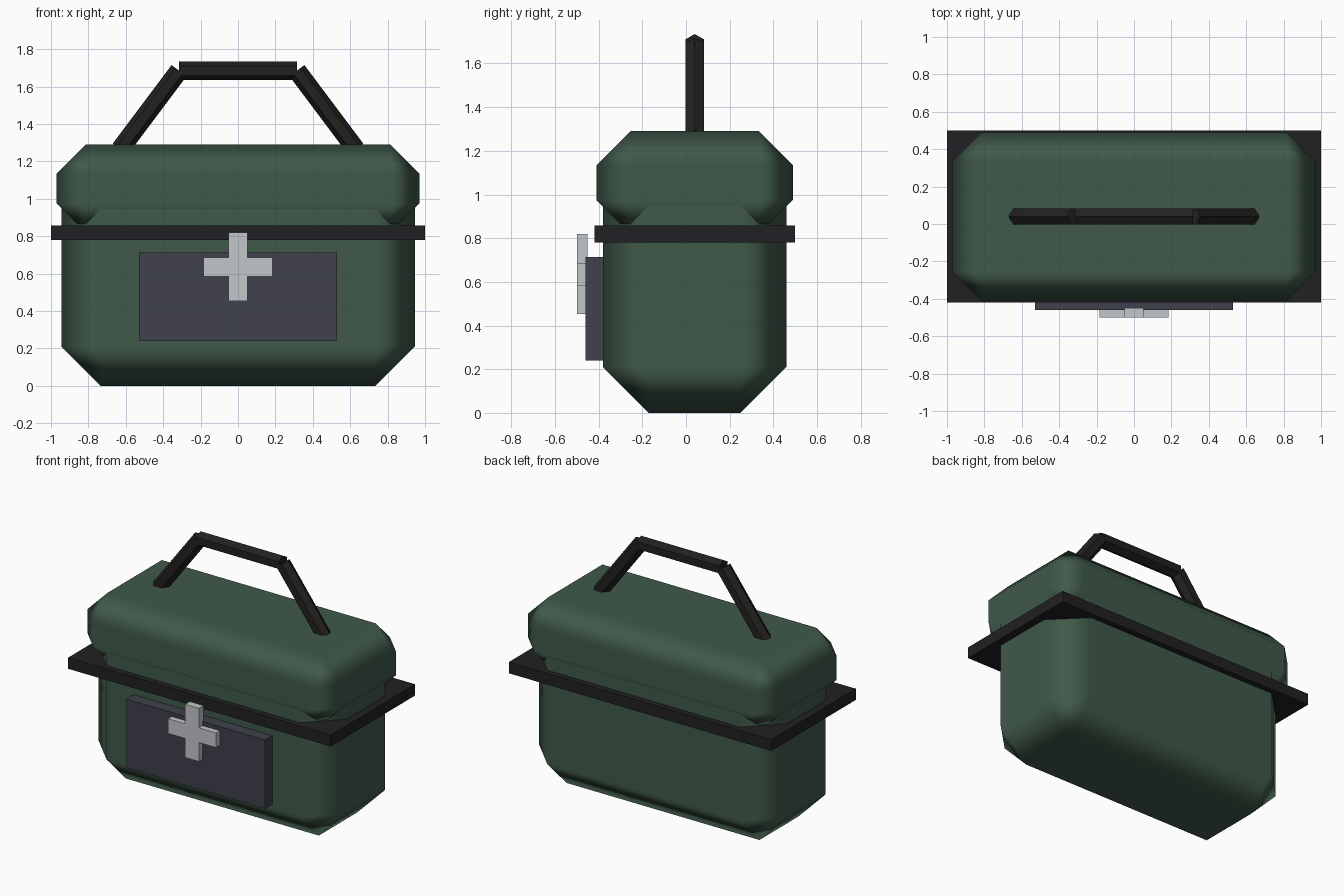
import bpy
from mathutils import Vector

if "Cube" in bpy.data.objects:
    bpy.data.objects.remove(bpy.data.objects["Cube"])


def material(name, rgb):
    m = bpy.data.materials.new(name)
    m.diffuse_color = (*rgb, 1)
    m.use_nodes = True
    m.node_tree.nodes["Principled BSDF"].inputs["Base Color"].default_value = m.diffuse_color
    return m


GREEN = material("green", (0.05, 0.10, 0.067))
BLACK = material("trim_black", (0.015, 0.015, 0.018))
GRIP = material("grip_black", (0.016, 0.015, 0.014))
SLATE = material("slate", (0.05, 0.053, 0.072))
SILVER = material("silver", (0.55, 0.57, 0.60))


def box(name, lo, hi, mat, chamfer=0):
    """Box between two corners, optionally chamfered with soft shading."""
    lo, hi = Vector(lo), Vector(hi)
    bpy.ops.mesh.primitive_cube_add(size=1, location=(lo + hi) / 2)
    ob = bpy.context.object
    ob.name = name
    ob.scale = hi - lo
    bpy.ops.object.transform_apply(location=False, rotation=False)
    ob.data.materials.append(mat)
    if chamfer:
        bpy.ops.object.shade_smooth()
        mod = ob.modifiers.new("chamfer", "BEVEL")
        mod.width = chamfer
        mod.segments = 1
        mod.limit_method = "NONE"
        mod.harden_normals = True
    return ob


def rod(name, a, b, radius, mat):
    """Hexagonal rod from a to b in the xz plane, ridges facing front and back."""
    a, b = Vector(a), Vector(b)
    d = b - a
    bpy.ops.mesh.primitive_cylinder_add(vertices=6, radius=radius, depth=d.length,
                                        location=(a + b) / 2)
    ob = bpy.context.object
    ob.name = name
    ob.rotation_euler = d.to_track_quat("Z", "Y").to_euler()
    ob.data.materials.append(mat)
    return ob


# Case: body, overlapping lid and the rim between them
box("body", (-0.945, -0.38, 0), (0.945, 0.46, 1.16), GREEN, 0.21)
box("lid", (-0.97, -0.41, 0.82), (0.97, 0.49, 1.29), GREEN, 0.155)
box("rim", (-1, -0.42, 0.78), (1, 0.50, 0.857), BLACK)

# Front panel and cross
box("front_panel", (-0.528, -0.46, 0.24), (0.528, -0.37, 0.713), SLATE)
box("cross_upright", (-0.052, -0.50, 0.453), (0.052, -0.45, 0.82), SILVER)
for side, s in (("left", -1), ("right", 1)):
    x0, x1 = sorted((s * 0.052, s * 0.184))
    box(f"cross_arm_{side}", (x0, -0.50, 0.584), (x1, -0.45, 0.685), SILVER)

# Carrying handle
rod("handle_bar", (-0.315, 0.04, 1.685), (0.315, 0.04, 1.685), 0.05, GRIP)
for side, s in (("left", -1), ("right", 1)):
    rod(f"handle_leg_{side}", (s * 0.63, 0.04, 1.265), (s * 0.315, 0.04, 1.685), 0.05, GRIP)
